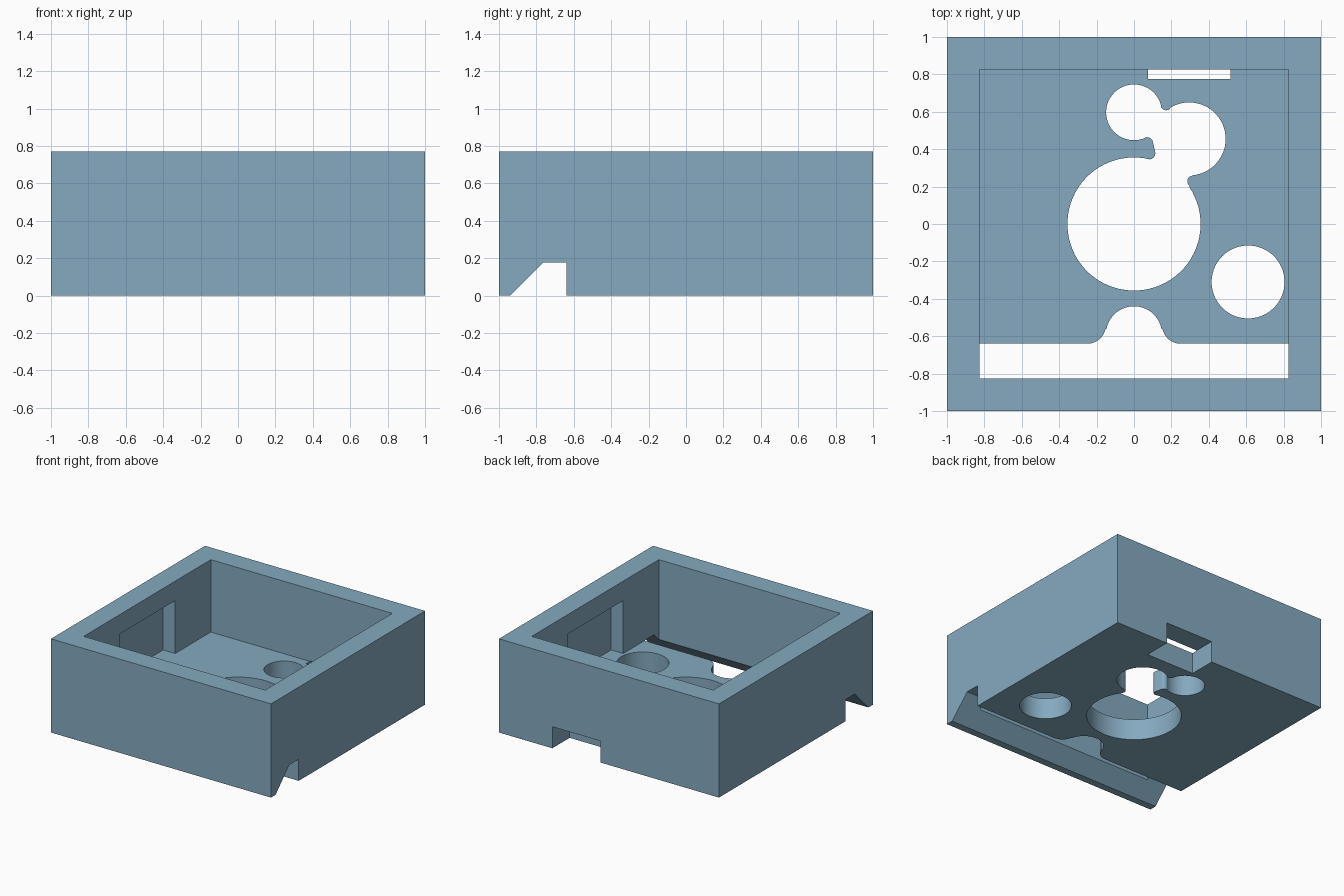
import bpy, bmesh, math

if "Cube" in bpy.data.objects:
    bpy.data.objects.remove(bpy.data.objects["Cube"])

HEIGHT, FLOOR, NOTCH, INNER = 0.77, 0.175, 0.177, 0.825


def prism(name, pts, lo, hi, along_x=False):
    """Extrude a closed 2D outline along z, or along x for a (y, z) outline."""
    bm = bmesh.new()
    place = (lambda p: (lo, p[0], p[1])) if along_x else (lambda p: (p[0], p[1], lo))
    face = bm.faces.new([bm.verts.new(place(p)) for p in pts])
    ext = bmesh.ops.extrude_face_region(bm, geom=[face])
    shift = (hi - lo, 0, 0) if along_x else (0, 0, hi - lo)
    bmesh.ops.translate(bm, vec=shift, verts=[v for v in ext["geom"] if isinstance(v, bmesh.types.BMVert)])
    bmesh.ops.recalc_face_normals(bm, faces=bm.faces)
    mesh = bpy.data.meshes.new(name)
    bm.to_mesh(mesh)
    bm.free()
    obj = bpy.data.objects.new(name, mesh)
    bpy.context.collection.objects.link(obj)
    return obj


def rect(x0, x1, y0, y1):
    return [(x0, y0), (x1, y0), (x1, y1), (x0, y1)]


def arc(cx, cy, r, a0, a1):
    n = max(6, int(abs(a1 - a0) / 5))
    angles = [math.radians(a0 + (a1 - a0) * i / n) for i in range(n + 1)]
    return [(cx + r * math.cos(a), cy + r * math.sin(a)) for a in angles]


# Outer block
tray = prism("tray_body", rect(-1, 1, -1, 1), 0, HEIGHT)

# Three merged round holes with rounded tips between them
cluster = (arc(0, 0, 0.356, 76, 394)
           + arc(0.315, 0.228, 0.030, 234, 100)
           + arc(0.295, 0.455, 0.195, -84, 121)
           + arc(0.172, 0.638, 0.030, 315, 195)
           + arc(0, 0.597, 0.149, 12, 292)
           + arc(0.070, 0.432, 0.032, 110, 10)
           + arc(0.082, 0.378, 0.032, 15, -75))

# Front slot with a filleted round bump
slot = ([(-INNER, -INNER), (INNER, -INNER), (INNER, -0.64)]
        + arc(0.25, -0.54, 0.10, 270, 191.3)
        + arc(0, -0.59, 0.15, 11.3, 168.7)
        + arc(-0.25, -0.54, 0.10, -11.3, -90)
        + [(-INNER, -0.64)])

# Sloped groove running under the front edge
groove = [(-1.04, -0.1), (-0.64, -0.1), (-0.64, NOTCH), (-0.94 + NOTCH, NOTCH)]

cutters = [
    prism("cavity_cutter", rect(-INNER, INNER, -INNER, INNER), FLOOR, 1),
    prism("side_pocket_cutter", rect(-0.935, 0.935, -0.363, 0.363), FLOOR, 0.61),
    prism("groove_cutter", groove, -1.1, 1.1, along_x=True),
    prism("front_slot_cutter", slot, -0.1, 0.4),
    prism("rear_notch_cutter", rect(0.075, 0.515, 0.775, 1.1), -0.1, NOTCH),
    prism("cluster_cutter", cluster, -0.1, 0.4),
    prism("round_hole_cutter", arc(0.61, -0.31, 0.195, 0, 355), -0.1, 0.4),
]

# Cut everything out of the block
bpy.context.view_layer.objects.active = tray
tray.select_set(True)
for cutter in cutters:
    mod = tray.modifiers.new(cutter.name, "BOOLEAN")
    mod.operation, mod.solver, mod.object = "DIFFERENCE", "EXACT", cutter
    bpy.ops.object.modifier_apply(modifier=mod.name)
    bpy.data.objects.remove(cutter)

# Single blue finish, smooth hole walls, sharp corners
blue = bpy.data.materials.new("soft_blue")
blue.diffuse_color = (0.235, 0.402, 0.527, 1)
blue.use_nodes = True
blue.node_tree.nodes["Principled BSDF"].inputs["Base Color"].default_value = blue.diffuse_color
tray.data.materials.clear()
tray.data.materials.append(blue)
bpy.ops.object.shade_smooth_by_angle(angle=math.radians(30))
